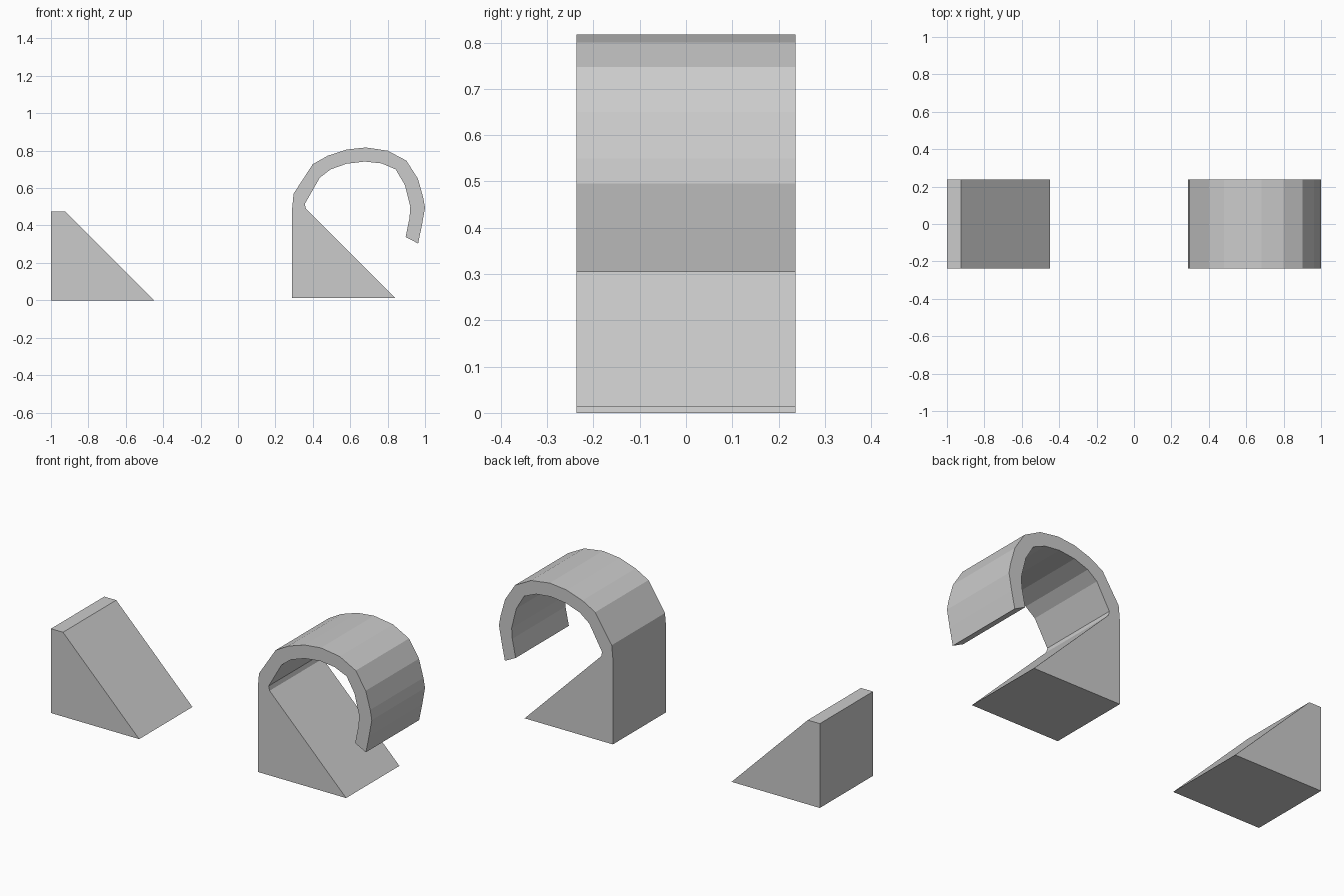
import bpy
import bmesh

if "Cube" in bpy.data.objects:
    bpy.data.objects.remove(bpy.data.objects["Cube"])

HALF_DEPTH = 0.237


def extrude_profile(name, points):
    """Extrude an x/z outline through the full depth along y."""
    bm = bmesh.new()
    verts = [bm.verts.new((x, -HALF_DEPTH, z)) for x, z in points]
    face = bm.faces.new(verts)
    ext = bmesh.ops.extrude_face_region(bm, geom=[face], use_keep_orig=True)
    moved = [g for g in ext["geom"] if isinstance(g, bmesh.types.BMVert)]
    bmesh.ops.translate(bm, verts=moved, vec=(0, 2 * HALF_DEPTH, 0))
    bmesh.ops.recalc_face_normals(bm, faces=bm.faces)
    mesh = bpy.data.meshes.new(name)
    bm.to_mesh(mesh)
    bm.free()
    obj = bpy.data.objects.new(name, mesh)
    bpy.context.collection.objects.link(obj)
    return obj


# Plain wedge with a narrow flat top
extrude_profile("plain_wedge", [(-1, 0), (-0.45, 0), (-0.925, 0.475), (-1, 0.475)])

# Wedge whose top continues into a curled hook
base = [(0.29, 0.013), (0.84, 0.013), (0.363, 0.49)]
inner_curl = [(0.357, 0.515), (0.437, 0.655), (0.495, 0.70), (0.58, 0.73),
              (0.677, 0.742), (0.768, 0.732), (0.843, 0.70), (0.892, 0.617),
              (0.921, 0.50), (0.917, 0.44), (0.896, 0.338)]
outer_curl = [(0.963, 0.304), (0.983, 0.40), (1.0, 0.495), (0.99, 0.55),
              (0.962, 0.65), (0.90, 0.747), (0.80, 0.80), (0.683, 0.817),
              (0.58, 0.806), (0.48, 0.773), (0.40, 0.728), (0.297, 0.57),
              (0.29, 0.495)]
extrude_profile("hooked_wedge", base + inner_curl + outer_curl)
